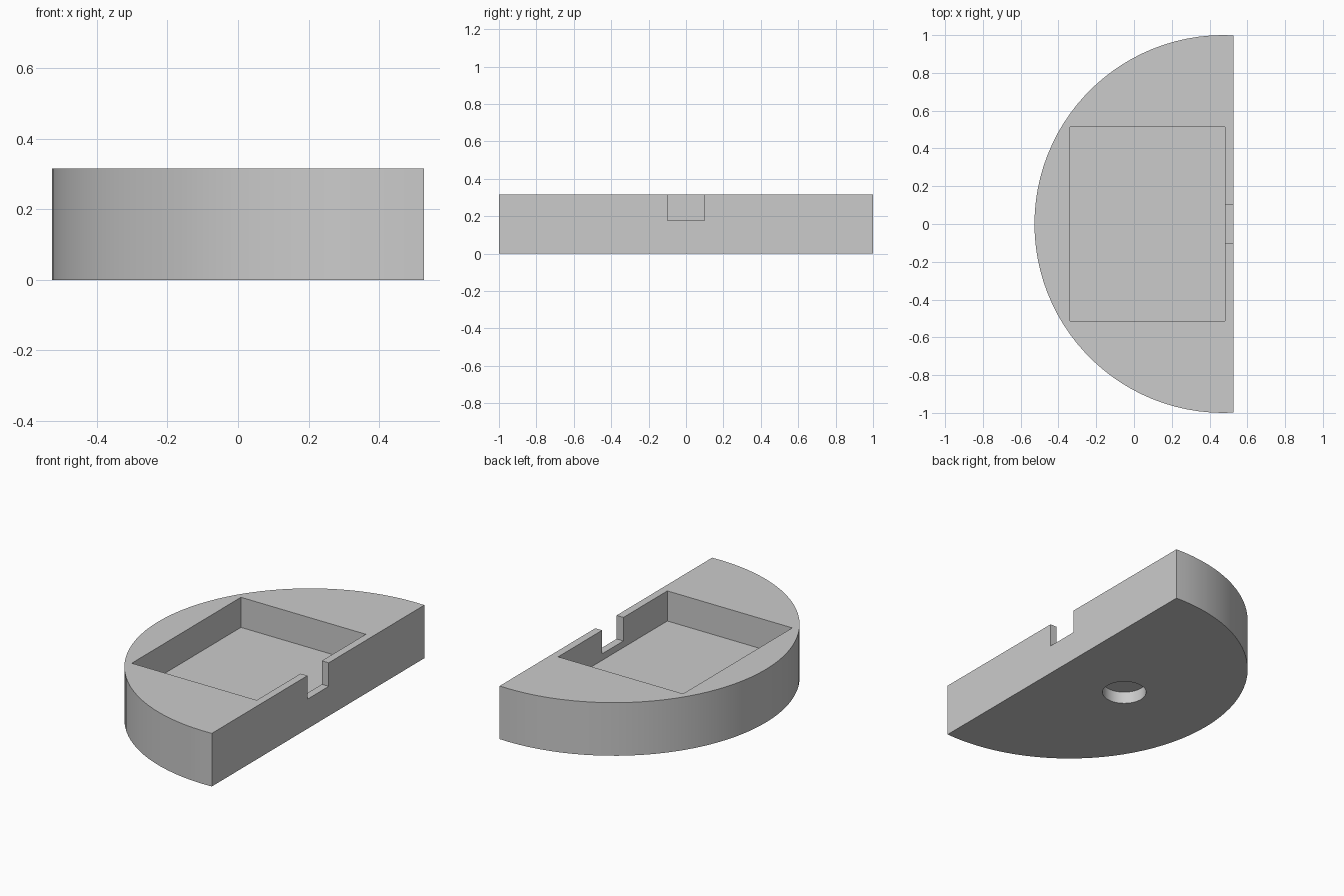
import bpy
import bmesh
import math

cube = bpy.data.objects.get("Cube")
if cube:
    bpy.data.objects.remove(cube, do_unlink=True)

HEIGHT = 0.316
FLAT_X = 0.527      # flat side of the cut disc
CENTRE_X = 0.473    # disc centre, radius 1
POCKET_X = (-0.34, 0.482)
POCKET_FLOOR = 0.137

grey = bpy.data.materials.new("plain grey")
grey.use_nodes = True
colour = (0.6, 0.6, 0.6, 1)
grey.diffuse_color = colour
grey.node_tree.nodes["Principled BSDF"].inputs["Base Color"].default_value = colour


def prism(name, outline, bottom, top):
    """Extrude a flat outline between two heights."""
    bm = bmesh.new()
    face = bm.faces.new([bm.verts.new((x, y, bottom)) for x, y in outline])
    result = bmesh.ops.extrude_face_region(bm, geom=[face])
    verts = [v for v in result["geom"] if isinstance(v, bmesh.types.BMVert)]
    bmesh.ops.translate(bm, vec=(0, 0, top - bottom), verts=verts)
    bmesh.ops.recalc_face_normals(bm, faces=bm.faces[:])
    mesh = bpy.data.meshes.new(name)
    bm.to_mesh(mesh)
    bm.free()
    mesh.materials.append(grey)
    obj = bpy.data.objects.new(name, mesh)
    bpy.context.collection.objects.link(obj)
    return obj


def rectangle(x0, x1, half_y):
    return [(x0, -half_y), (x1, -half_y), (x1, half_y), (x0, half_y)]


def arc(cx, radius, start, end, steps):
    angles = [start + (end - start) * i / steps for i in range(steps + 1)]
    return [(cx + radius * math.cos(a), radius * math.sin(a)) for a in angles]


def cut(target, cutter):
    mod = target.modifiers.new(cutter.name, 'BOOLEAN')
    mod.operation = 'DIFFERENCE'
    mod.solver = 'EXACT'
    mod.object = cutter
    bpy.context.view_layer.objects.active = target
    bpy.ops.object.modifier_apply(modifier=mod.name)
    bpy.data.objects.remove(cutter, do_unlink=True)


# Disc cut off just past its centre
edge = math.acos(FLAT_X - CENTRE_X)
body = prism("half_round_body", arc(CENTRE_X, 1, edge, math.tau - edge, 52), 0, HEIGHT)

# Rectangular pocket in the top
cut(body, prism("pocket", rectangle(*POCKET_X, 0.513), POCKET_FLOOR, HEIGHT + 0.1))

# Notch through the thin wall on the flat side
cut(body, prism("notch", rectangle(0.4, FLAT_X + 0.1, 0.1), 0.176, HEIGHT + 0.1))

# Blind round hole under the middle of the pocket
hole = arc(sum(POCKET_X) / 2, 0.122, 0, math.tau, 64)[:-1]
cut(body, prism("hole", hole, -0.1, 0.072))

# Smooth the curved walls only
bpy.ops.object.select_all(action='DESELECT')
body.select_set(True)
bpy.context.view_layer.objects.active = body
bpy.ops.object.shade_smooth_by_angle(angle=math.radians(30))
